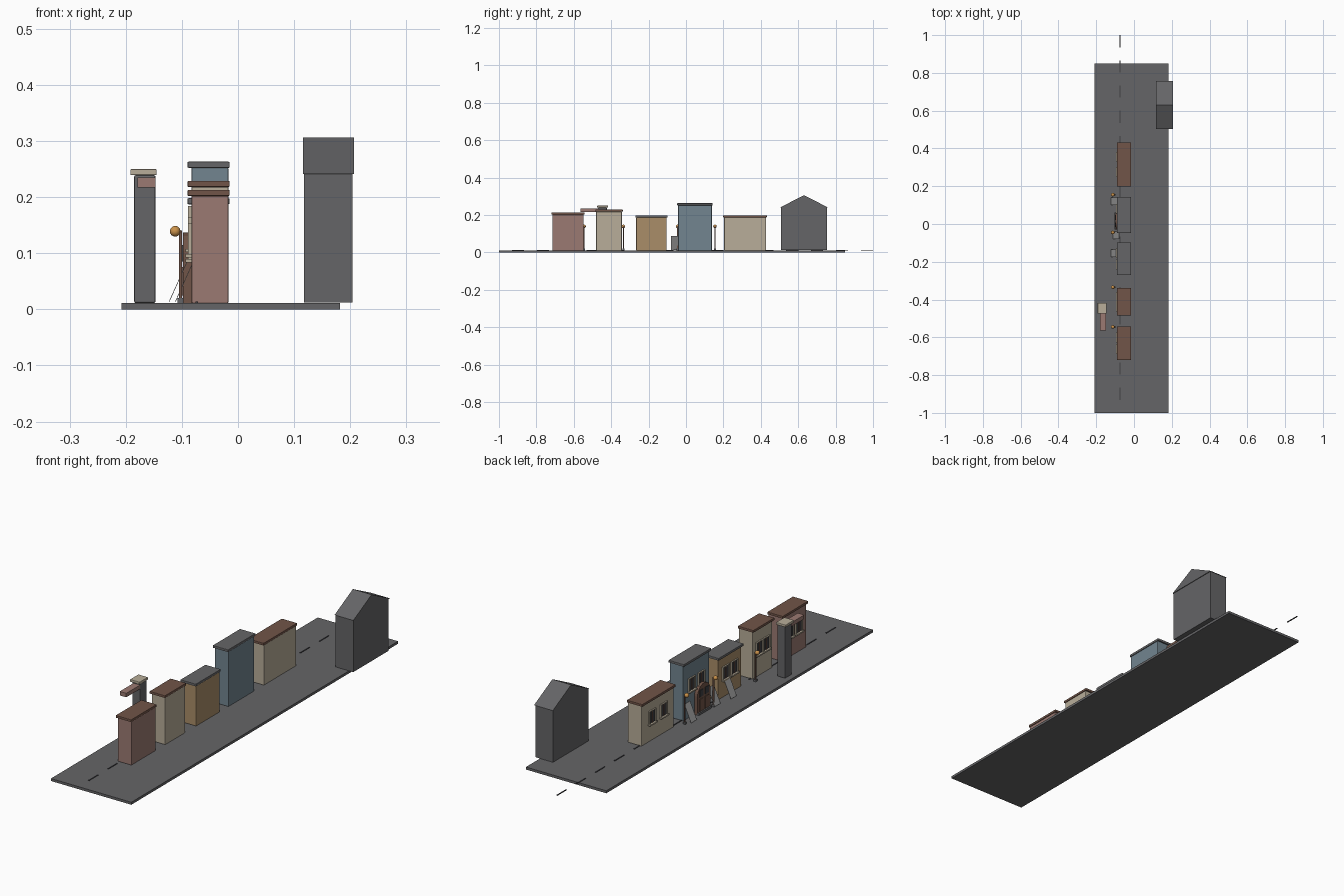
import bpy
import bmesh
from math import pi, sin, cos
from mathutils import Vector

cube = bpy.data.objects.get("Cube")
if cube:
    bpy.data.objects.remove(cube, do_unlink=True)


def material(name, rgb):
    m = bpy.data.materials.new(name)
    m.use_nodes = True
    m.diffuse_color = (*rgb, 1)
    m.node_tree.nodes["Principled BSDF"].inputs["Base Color"].default_value = (*rgb, 1)
    return m


SLATE = material("slate grey", (0.13, 0.13, 0.135))
CREAM = material("cream", (0.48, 0.42, 0.32))
PINK = material("dusty pink", (0.33, 0.195, 0.17))
OCHRE = material("ochre", (0.40, 0.27, 0.14))
BLUE = material("dusty blue", (0.17, 0.235, 0.28))
BROWN = material("roof brown", (0.165, 0.09, 0.065))
AMBER = material("amber", (0.6, 0.29, 0.07))
PALE = material("pale grey", (0.36, 0.36, 0.36))
DARK = material("dark glass", (0.05, 0.05, 0.055))
GROUND = 0.011


def finish(name, bm, mat, bevel=0):
    bmesh.ops.recalc_face_normals(bm, faces=bm.faces)
    mesh = bpy.data.meshes.new(name)
    bm.to_mesh(mesh)
    bm.free()
    mesh.materials.append(mat)
    ob = bpy.data.objects.new(name, mesh)
    bpy.context.collection.objects.link(ob)
    if bevel:
        mod = ob.modifiers.new("soft edges", "BEVEL")
        mod.width, mod.segments = bevel, 2
    return ob


def box(name, xs, ys, zs, mat, bevel=0):
    bm = bmesh.new()
    bmesh.ops.create_cube(bm, size=1)
    for v in bm.verts:
        v.co = [(a + b) / 2 + c * (b - a) for (a, b), c in zip((xs, ys, zs), v.co)]
    return finish(name, bm, mat, bevel)


def prism(name, outline, direction, mat):
    """Extrude a closed outline of 3D points along a direction."""
    bm = bmesh.new()
    face = bm.faces.new([bm.verts.new(p) for p in outline])
    made = bmesh.ops.extrude_face_region(bm, geom=[face])["geom"]
    moved = [g for g in made if isinstance(g, bmesh.types.BMVert)]
    bmesh.ops.translate(bm, verts=moved, vec=Vector(direction))
    return finish(name, bm, mat)


def ball(name, centre, radius, mat):
    bm = bmesh.new()
    bmesh.ops.create_uvsphere(bm, u_segments=16, v_segments=10, radius=radius)
    bmesh.ops.translate(bm, verts=bm.verts, vec=Vector(centre))
    for f in bm.faces:
        f.smooth = True
    return finish(name, bm, mat)


def window(name, y, z, wall):
    """Glass, four frame bars, a middle bar and a sill on the street side."""
    w, h, t = 0.019, 0.026, 0.004
    box(name + "_glass", (wall - 0.002, wall), (y - w, y + w), (z - h, z + h), DARK)
    out = (wall - 0.006, wall)
    for s in (-1, 1):
        box(name + "_frame_side", out, sorted((y + s * w, y + s * (w + t))), (z - h, z + h), CREAM)
    box(name + "_lintel", out, (y - w - t, y + w + t), (z + h, z + h + t), CREAM)
    box(name + "_sill", (wall - 0.011, wall), (y - w - 0.007, y + w + 0.007),
        (z - h - 0.006, z - h), CREAM)
    box(name + "_middle_bar", (wall - 0.004, wall), (y - 0.0012, y + 0.0012), (z - h, z + h), BROWN)


# Ground and road dashes
box("ground", (-0.208, 0.182), (-1, 0.85), (0, GROUND), SLATE)
for i in range(15):
    start = -0.931 + i * 0.1333
    box("road_dash", (-0.076, -0.071), (start, start + 0.065), (GROUND, 0.0135), DARK)

# Row of street buildings: wall colour, roof colour, y range, wall height
ROW = [
    ("pink_house", PINK, BROWN, -0.715, -0.547, 0.202),
    ("cream_house", CREAM, BROWN, -0.48, -0.343, 0.218),
    ("ochre_house", OCHRE, SLATE, -0.266, -0.103, 0.187),
    ("blue_house", BLUE, SLATE, -0.042, 0.138, 0.252),
    ("long_house", CREAM, BROWN, 0.204, 0.427, 0.187),
]
WALL = -0.083
for name, wall, roof, y0, y1, top in ROW:
    box(name + "_walls", (WALL, -0.017), (y0, y1), (GROUND, top), wall, 0.002)
    box(name + "_roof", (-0.09, -0.015), (y0 - 0.005, y1 + 0.005), (top, top + 0.011), roof, 0.002)
    for s in (-1, 1):
        window(name + "_window", (y0 + y1) / 2 + s * 0.18 * (y1 - y0), 0.6 * top + 0.003, WALL)

# Arched doorway of the blue house
def arch(x, centre, radius, spring):
    curve = [(x, centre + radius * cos(a), spring + radius * sin(a))
             for a in [pi * i / 12 for i in range(13)]]
    return [(x, centre - radius, GROUND), (x, centre + radius, GROUND)] + curve


prism("door_surround", arch(-0.098, 0.015, 0.045, 0.092), (0.016, 0, 0), BROWN)
for s in (-1, 1):
    y = 0.015 + s * 0.019
    box("door_pane", (-0.1, -0.098), (y - 0.013, y + 0.013), (0.085, 0.115), DARK)
    box("door_panel", (-0.1, -0.098), (y - 0.013, y + 0.013), (0.025, 0.075), BROWN)
box("door_step", (-0.104, -0.09), (-0.03, 0.06), (GROUND, 0.02), SLATE)

# Thin boards leaning towards the street
for y, top in ((0.12, -0.09), (-0.06, -0.079), (-0.156, -0.09)):
    foot = top - 0.033
    outline = [(top, y - 0.02, 0.088), (top, y + 0.02, 0.088),
               (foot, y + 0.02, 0.014), (foot, y - 0.02, 0.014)]
    prism("leaning_board", outline, (0.001, 0, -0.0005), PALE)

# Street lamps
for y in (-0.545, -0.335, -0.045, 0.155):
    box("lamp_post", (-0.105, -0.1), (y - 0.0025, y + 0.0025), (GROUND, 0.14), BROWN)
    box("lamp_foot", (-0.108, -0.097), (y - 0.005, y + 0.005), (GROUND, 0.02), SLATE)
    ball("lamp_globe", (-0.112, y, 0.139), 0.0095, AMBER)

# Pillar with cap and hanging sign board
box("pillar", (-0.185, -0.147), (-0.47, -0.423), (GROUND, 0.239), SLATE, 0.003)
box("pillar_cap", (-0.192, -0.145), (-0.475, -0.417), (0.239, 0.25), CREAM, 0.002)
box("pillar_arm", (-0.179, -0.147), (-0.565, -0.468), (0.217, 0.235), PINK, 0.001)

# Large gabled hall
box("hall_walls", (0.118, 0.204), (0.508, 0.754), (0.012, 0.241), SLATE)
prism("hall_roof", [(0.116, 0.504, 0.241), (0.116, 0.758, 0.241), (0.116, 0.631, 0.306)],
      (0.091, 0, 0), SLATE)
